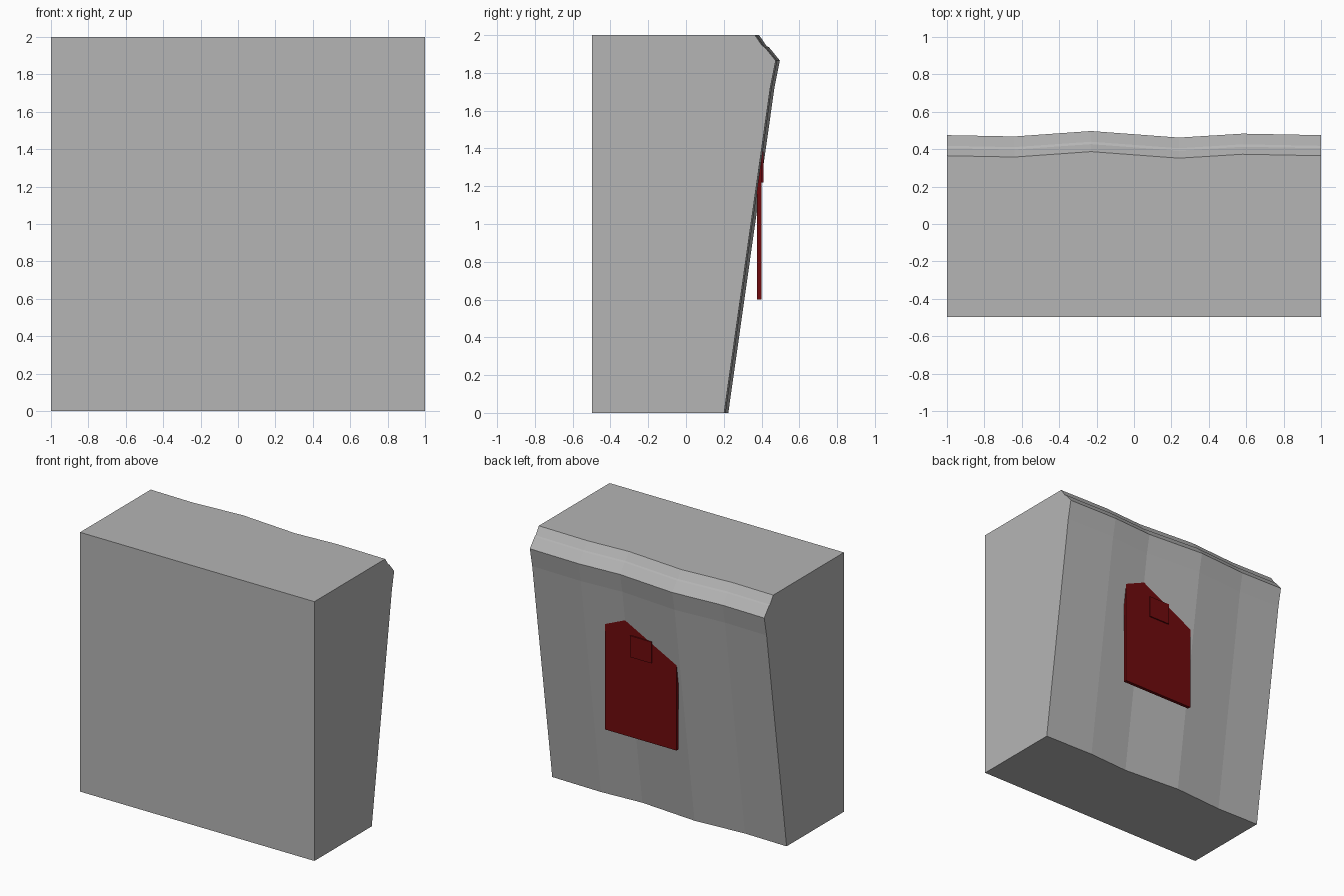
import bpy
import bmesh

cube = bpy.data.objects.get("Cube")
if cube:
    bpy.data.objects.remove(cube, do_unlink=True)


def make_material(name, rgb):
    mat = bpy.data.materials.new(name)
    mat.use_nodes = True
    mat.diffuse_color = (*rgb, 1)
    mat.node_tree.nodes["Principled BSDF"].inputs["Base Color"].default_value = (*rgb, 1)
    return mat


def add_object(name, bm, mat):
    bmesh.ops.recalc_face_normals(bm, faces=bm.faces)
    mesh = bpy.data.meshes.new(name)
    bm.to_mesh(mesh)
    bm.free()
    mesh.materials.append(mat)
    obj = bpy.data.objects.new(name, mesh)
    bpy.context.collection.objects.link(obj)
    return obj


def add_box(name, low, high, mat):
    bm = bmesh.new()
    bmesh.ops.create_cube(bm, size=1)
    for v in bm.verts:
        v.co = [(a + b) / 2 + c * (b - a) for a, b, c in zip(low, high, v.co)]
    return add_object(name, bm, mat)


grey = make_material("stone grey", (0.46, 0.46, 0.46))
red = make_material("dark red", (0.16, 0.003, 0.004))

# Wall block: a side profile (y, z) lofted across x with a wavy back
front_edge = -0.497
back_profile = [(0.202, 0), (0.446, 1.72), (0.475, 1.865),
                (0.418, 1.935), (0.405, 1.942), (0.365, 2)]
stations = [(-1, 0), (-0.64, -0.007), (-0.23, 0.022),
            (0.24, -0.013), (0.58, 0.008), (1, 0)]

bm = bmesh.new()
rings = []
for x, wave in stations:
    points = [(front_edge, 0)] + [(y + wave, z) for y, z in back_profile] + [(front_edge, 2)]
    rings.append([bm.verts.new((x, y, z)) for y, z in points])
for a, b in zip(rings, rings[1:]):
    for i in range(len(a)):
        j = (i + 1) % len(a)
        bm.faces.new((a[i], a[j], b[j], b[i]))
bm.faces.new(rings[0])
bm.faces.new(rings[-1])
add_object("wall_block", bm, grey)

# Door panel, its top sinking into the sloping wall, and a small raised plate
add_box("door_panel", (-0.2, 0.375, 0.6), (0.41, 0.4, 1.55), red)
add_box("door_plate", (0.01, 0.38, 1.22), (0.19, 0.409, 1.385), red)
